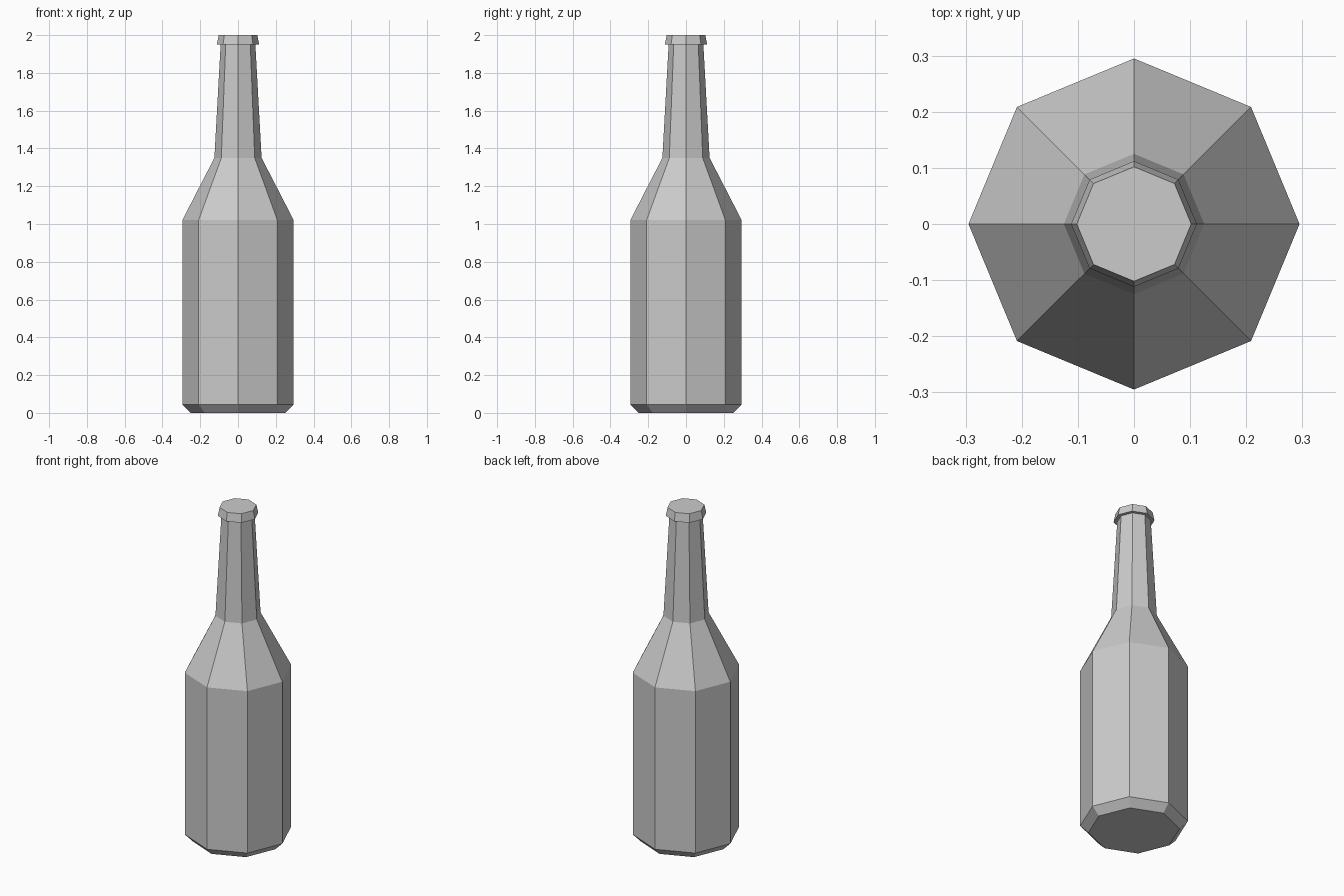
import bpy
import bmesh
from math import cos, sin, tau

SIDES = 8

cube = bpy.data.objects.get("Cube")
if cube:
    bpy.data.objects.remove(cube, do_unlink=True)


def make_material(name, colour):
    mat = bpy.data.materials.new(name)
    mat.use_nodes = True
    mat.diffuse_color = colour
    mat.node_tree.nodes["Principled BSDF"].inputs["Base Color"].default_value = colour
    return mat


def lathe(name, profile, mat):
    """Spin (radius, height) pairs into a closed, flat-faced solid."""
    bm = bmesh.new()
    rings = [[bm.verts.new((r * cos(tau * i / SIDES), r * sin(tau * i / SIDES), z))
              for i in range(SIDES)] for r, z in profile]
    for low, high in zip(rings, rings[1:]):
        for i in range(SIDES):
            j = (i + 1) % SIDES
            bm.faces.new((low[i], low[j], high[j], high[i]))
    bm.faces.new(rings[0][::-1])
    bm.faces.new(rings[-1])
    mesh = bpy.data.meshes.new(name)
    bm.to_mesh(mesh)
    bm.free()
    mesh.materials.append(mat)
    obj = bpy.data.objects.new(name, mesh)
    bpy.context.collection.objects.link(obj)
    return obj


grey = make_material("light_grey", (0.6, 0.6, 0.6, 1))

# Chamfered base, straight body, sloping shoulder and tapering neck
lathe("bottle_body", [(0.25, 0), (0.295, 0.045), (0.295, 1.02),
                      (0.125, 1.35), (0.092, 1.95)], grey)

# Flared cap around the mouth
lathe("bottle_cap", [(0.112, 1.95), (0.102, 2.0)], grey)
